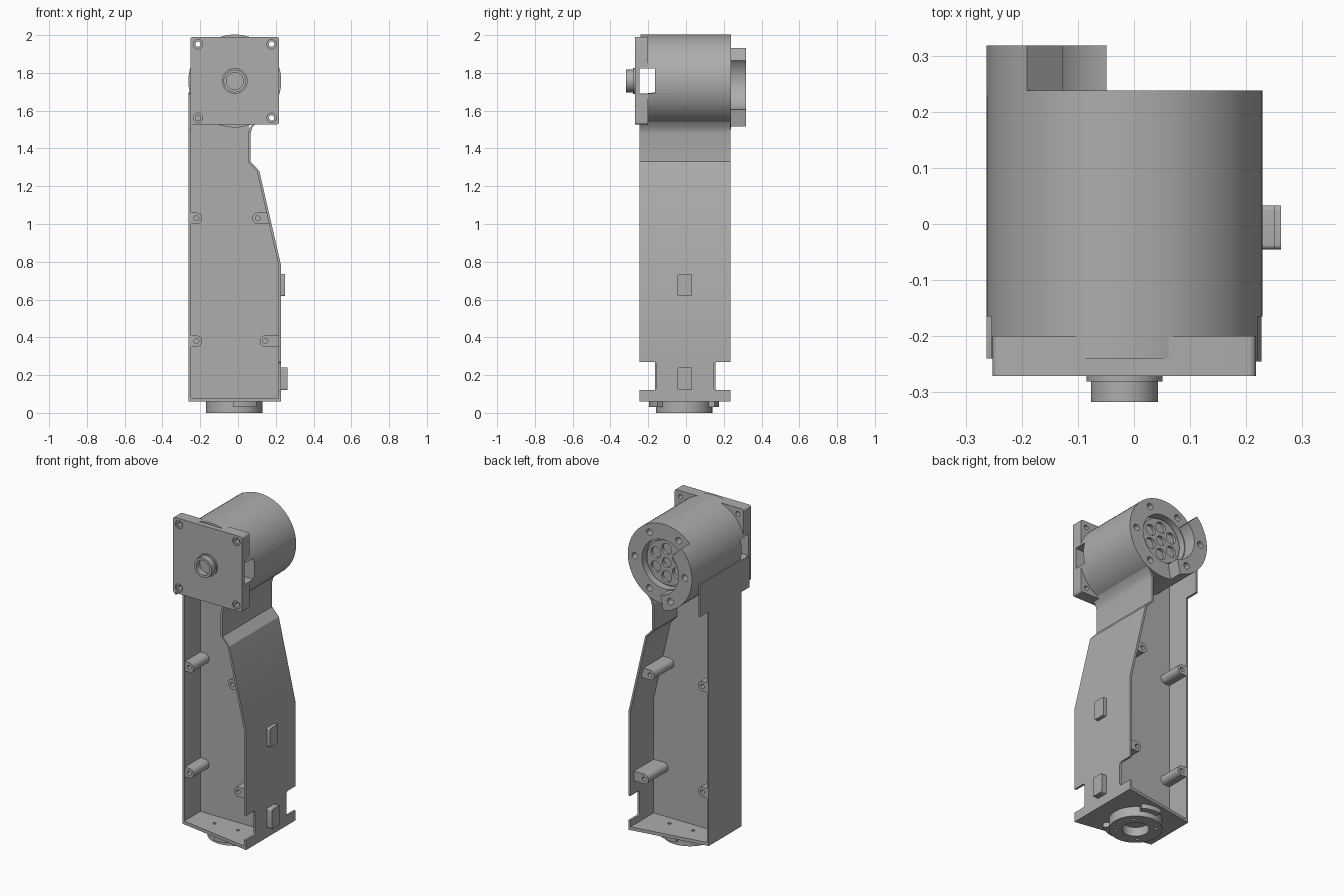
import bpy, bmesh, math

if "Cube" in bpy.data.objects:
    bpy.data.objects.remove(bpy.data.objects["Cube"])

grey = bpy.data.materials.new("plain grey")
grey.use_nodes = True
grey.diffuse_color = (0.42, 0.42, 0.42, 1)
grey.node_tree.nodes["Principled BSDF"].inputs["Base Color"].default_value = grey.diffuse_color

CX, CZ, R = -0.017, 1.757, 0.246      # motor axis and radius
PLACE = {"x": lambda a, b, t: (t, a, b),
         "y": lambda a, b, t: (a, t, b),
         "z": lambda a, b, t: (a, b, t)}


def prism(name, points, axis, lo, hi):
    """Extrude a flat outline along an axis."""
    bm = bmesh.new()
    rings = [[bm.verts.new(PLACE[axis](a, b, t)) for a, b in points] for t in (lo, hi)]
    bm.faces.new(rings[0])
    bm.faces.new(rings[1][::-1])
    n = len(points)
    for i in range(n):
        j = (i + 1) % n
        bm.faces.new((rings[0][j], rings[0][i], rings[1][i], rings[1][j]))
    bmesh.ops.recalc_face_normals(bm, faces=bm.faces)
    mesh = bpy.data.meshes.new(name)
    bm.to_mesh(mesh)
    bm.free()
    mesh.materials.append(grey)
    obj = bpy.data.objects.new(name, mesh)
    bpy.context.collection.objects.link(obj)
    return obj


def arc(cx, cy, r, start=0, end=360, n=32):
    full = end - start == 360
    steps = n if full else n + 1
    angles = [math.radians(start + (end - start) * i / n) for i in range(steps)]
    return [(cx + r * math.cos(a), cy + r * math.sin(a)) for a in angles]


def rect(a0, a1, b0, b1, r=0.0):
    if not r:
        return [(a0, b0), (a1, b0), (a1, b1), (a0, b1)]
    return (arc(a1 - r, b1 - r, r, 0, 90, 5) + arc(a0 + r, b1 - r, r, 90, 180, 5)
            + arc(a0 + r, b0 + r, r, 180, 270, 5) + arc(a1 - r, b0 + r, r, 270, 360, 5))


def sector(cx, cy, r0, r1, start, end, n=24):
    return arc(cx, cy, r1, start, end, n) + arc(cx, cy, r0, start, end, n)[::-1]


def cut(obj, points, axis, lo, hi):
    """Subtract a prism and discard the cutter."""
    cutter = prism("cutter", points, axis, lo, hi)
    cutter.hide_render = True
    mod = obj.modifiers.new("cut", "BOOLEAN")
    mod.object, mod.operation, mod.solver = cutter, "DIFFERENCE", "EXACT"
    deps = bpy.context.evaluated_depsgraph_get()
    mesh = bpy.data.meshes.new_from_object(obj.evaluated_get(deps))
    obj.modifiers.clear()
    obj.data = mesh
    bpy.data.objects.remove(cutter)


def polar(r, deg):
    return CX + r * math.cos(math.radians(deg)), CZ + r * math.sin(math.radians(deg))


# Sloping left wall with notches near its foot
outer = [(0.227, 0.06), (0.227, 0.785), (0.113, 1.28), (0.067, 1.33),
         (0.067, 1.48), (0.075, 1.51), (0.1, 1.54)]
inner = [(x - 0.013, z) for x, z in outer]
left_wall = prism("left_wall", outer + inner[::-1], "y", -0.245, 0.235)
for a, b in ((-0.3, -0.157), (0.147, 0.3)):
    cut(left_wall, rect(a, b, 0.12, 0.27, 0.015), "x", 0.1, 0.3)

# Flat right wall, wider where it meets the motor
right_outline = [(-0.163, 0.06), (0.155, 0.06), (0.155, 1.5), (0.238, 1.5),
                 (0.238, CZ - 0.06), (-0.163, CZ - 0.06), (-0.24, CZ - 0.07),
                 (-0.24, 1.5), (-0.163, 1.5)]
prism("right_wall", right_outline, "x", -0.263, -0.25)

# Central web and tapered floor
web = [(-0.255, 0.07), (0.22, 0.07)] + inner[1:5] + [(0.06, 1.6), (-0.255, 1.72)]
prism("central_web", web, "y", -0.008, 0.008)
floor = prism("floor", [(-0.263, -0.163), (0.227, -0.245), (0.227, 0.235), (-0.263, 0.155)],
              "z", 0.06, 0.08)
for sx in (-1, 1):
    for sy in (-1, 1):
        cut(floor, arc(CX + sx * 0.08, -0.01 + sy * 0.08, 0.01, n=12), "z", 0, 0.1)

# Screw bosses reaching out both ways from the web
for name, x, z, edge, depth in (("upper_right", -0.22, 1.03, -0.255, 0.16),
                                ("lower_right", -0.22, 0.38, -0.255, 0.16),
                                ("upper_left", 0.105, 1.03, 0.163, 0.205),
                                ("lower_left", 0.145, 0.38, 0.22, 0.205)):
    r = 0.03
    if edge < x:
        shape = arc(x, z, r, -90, 90, 12) + [(edge, z + r), (edge, z - r)]
    else:
        shape = arc(x, z, r, 90, 270, 12) + [(edge, z - r), (edge, z + r)]
    boss = prism(name + "_boss", shape, "y", -depth, depth - 0.005)
    cut(boss, arc(x, z, 0.013, n=12), "y", -0.3, 0.3)

# Two raised clips on the left wall
prism("upper_clip", rect(-0.045, 0.033, 0.618, 0.735, 0.008), "x", 0.215, 0.25)
prism("lower_clip", rect(-0.045, 0.033, 0.12, 0.24, 0.008), "x", 0.215, 0.262)

# Motor barrel, front plate and rear crescent
barrel = prism("motor_barrel", arc(CX, CZ, R, n=72), "y", -0.24, 0.238)
plate = prism("front_plate", rect(-0.252, 0.217, 1.527, 1.99, 0.012), "y", -0.271, -0.2)
crescent = prism("rear_crescent", sector(CX, CZ, 0.155, R, 135, 258, 32), "y", 0.23, 0.318)

# Cable window through barrel and plate
for obj in (barrel, plate):
    cut(obj, rect(-0.245, -0.165, 1.692, 1.822), "x", -0.4, 0.4)

# Rear recess, pierced wheel and screw holes
cut(barrel, arc(CX, CZ, 0.15, n=48), "y", 0.19, 0.3)
wheel = prism("rear_wheel", arc(CX, CZ, 0.135, n=48), "y", 0.18, 0.212)
cut(wheel, arc(CX, CZ, 0.03, n=24), "y", 0.194, 0.3)
for k in range(6):
    cut(wheel, arc(*polar(0.085, 60 * k + 30), 0.034, n=20), "y", 0.194, 0.3)
    cut(barrel, arc(*polar(0.198, 60 * k), 0.02, n=16), "y", 0.18, 0.4)
cut(crescent, arc(*polar(0.198, 180), 0.02, n=16), "y", 0.18, 0.4)
cut(crescent, arc(*polar(0.198, 240), 0.02, n=16), "y", 0.18, 0.4)

# Plate screw holes with shallow counterbores
for sx in (-1, 1):
    for sz in (-1, 1):
        x, z = CX + sx * 0.195, CZ + sz * 0.195
        cut(plate, arc(x, z, 0.025, n=20), "y", -0.3, -0.262)
        cut(plate, arc(x, z, 0.014, n=16), "y", -0.3, -0.1)

# Front output hub
prism("hub_flange", arc(CX, CZ, 0.068, n=40), "y", -0.281, -0.265)
hub = prism("hub_collar", arc(CX, CZ, 0.06, n=40), "y", -0.317, -0.275)
cut(hub, arc(CX, CZ, 0.045, n=32), "y", -0.4, -0.283)

# Bottom coupling ring with locking tabs
ring = prism("coupling_ring", arc(-0.02, -0.01, 0.149, n=56), "z", 0, 0.062)
cut(ring, arc(-0.02, -0.01, 0.075, n=40), "z", -0.1, 0.055)
for k in range(4):
    a = math.radians(90 * k + 45)
    cut(ring, arc(-0.02 + 0.112 * math.cos(a), -0.01 + 0.112 * math.sin(a), 0.01, n=12),
        "z", -0.1, 0.03)
for i, (a, b) in enumerate(((-92, -50), (60, 100))):
    prism("locking_tab_%d" % (i + 1), sector(-0.02, -0.01, 0.14, 0.185, a, b, 8),
          "z", 0.032, 0.062)

# Smooth the round surfaces, keep the edges crisp
bpy.ops.object.select_all(action="DESELECT")
for obj in bpy.context.collection.objects:
    if obj.type == "MESH":
        obj.select_set(True)
        bpy.context.view_layer.objects.active = obj
bpy.ops.object.shade_smooth_by_angle(angle=math.radians(25))
